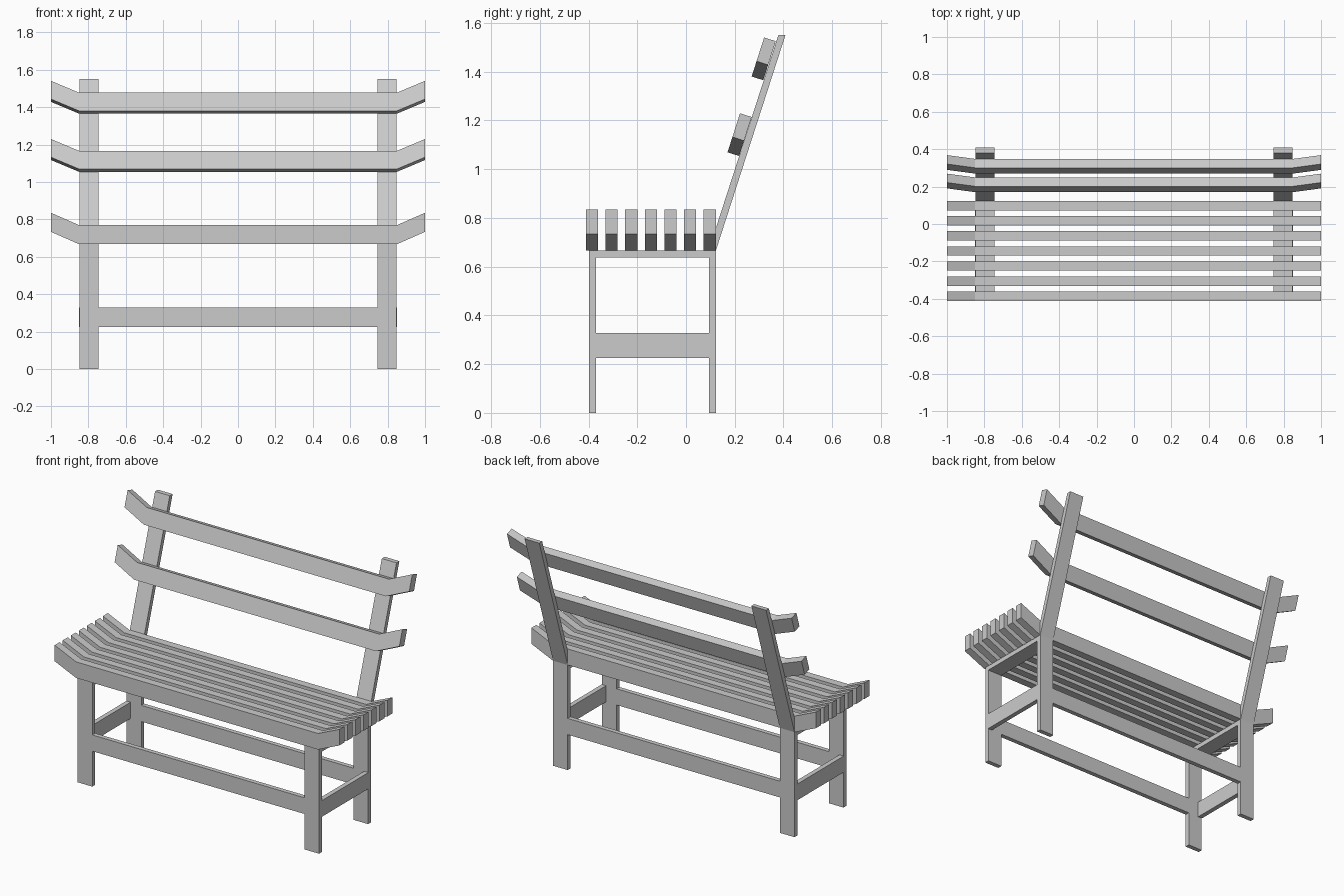
import bpy
import math
from mathutils import Vector

if "Cube" in bpy.data.objects:
    bpy.data.objects.remove(bpy.data.objects["Cube"])


def prism(name, profile, direction):
    """Extrude a closed 3D profile along a direction vector."""
    n = len(profile)
    d = Vector(direction)
    pts = [Vector(p) for p in profile]
    verts = pts + [p + d for p in pts]
    faces = [tuple(range(n)), tuple(range(2 * n - 1, n - 1, -1))]
    faces += [(i, i + n, (i + 1) % n + n, (i + 1) % n) for i in range(n)]
    # Flip winding if the start cap faces into the solid
    normal = sum((pts[i].cross(pts[(i + 1) % n]) for i in range(n)), Vector())
    if normal.dot(d) > 0:
        faces = [f[::-1] for f in faces]
    mesh = bpy.data.meshes.new(name)
    mesh.from_pydata(verts, [], faces)
    obj = bpy.data.objects.new(name, mesh)
    bpy.context.collection.objects.link(obj)
    return obj


def box(name, x, y, z):
    profile = [(x[0], y[0], z[0]), (x[1], y[0], z[0]),
               (x[1], y[0], z[1]), (x[0], y[0], z[1])]
    return prism(name, profile, (0, y[1] - y[0], 0))


def mirror_x(obj):
    obj.modifiers.new("Mirror", "MIRROR").use_axis[0] = True


def slat(name, y, z, lean=0.0):
    """Slat with upturned ends; its origin is the bottom back edge."""
    lower = [(-1, 0.066), (-0.85, 0), (0.85, 0), (1, 0.066)]
    upper = [(px, pz + 0.102) for px, pz in reversed(lower)]
    obj = prism(name, [(px, 0, pz) for px, pz in lower + upper], (0, -0.05, 0))
    obj.location = (0, y, z)
    obj.rotation_euler.x = -lean
    return obj


INNER, OUTER = 0.745, 0.848

# Legs and seat bearer bent from flat bar
leg_outline = [(-0.398, 0), (-0.369, 0), (-0.369, 0.637), (0.094, 0.637),
               (0.094, 0), (0.123, 0), (0.123, 0.667), (-0.398, 0.667)]
mirror_x(prism("leg_frame", [(INNER, y, z) for y, z in leg_outline],
               (OUTER - INNER, 0, 0)))

# Leaning back posts
post_outline = [(0.093, 0.667), (0.123, 0.667), (0.408, 1.55), (0.379, 1.55)]
mirror_x(prism("back_post", [(INNER, y, z) for y, z in post_outline],
               (OUTER - INNER, 0, 0)))

# Stretchers between the legs
mirror_x(box("side_stretcher", (0.82, 0.85), (-0.369, 0.094), (0.225, 0.328)))
box("front_stretcher", (-INNER, INNER), (-0.398, -0.369), (0.225, 0.328))
box("rear_stretcher", (-INNER, INNER), (0.094, 0.123), (0.225, 0.328))

# Seat slats
for i in range(7):
    slat(f"seat_slat_{i + 1}", -0.361 + i * 0.0806, 0.667)

# Backrest slats, parallel to the posts
lean = math.atan(0.32)
slat("lower_back_slat", 0.218, 1.054, lean)
slat("upper_back_slat", 0.317, 1.365, lean)
